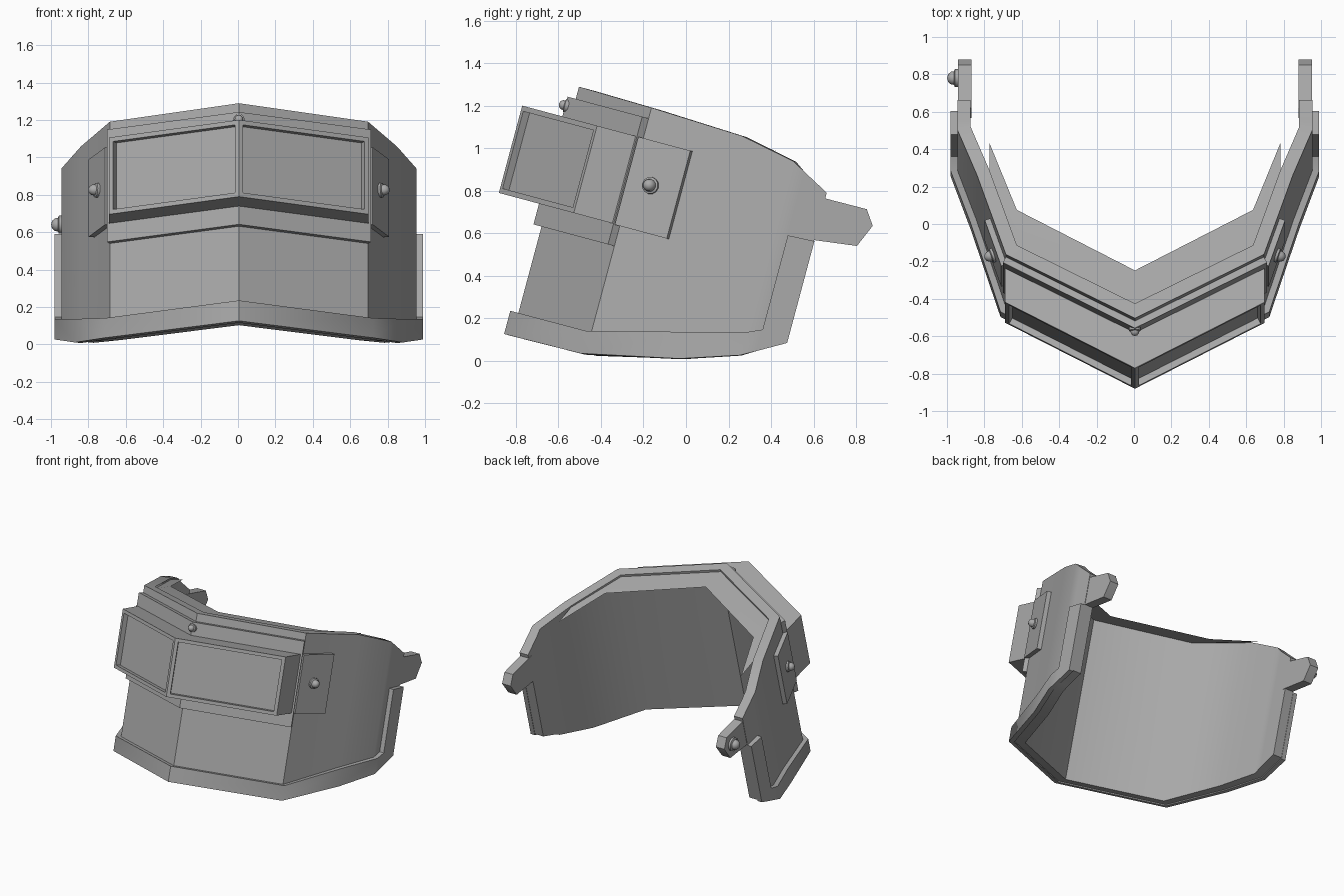
import bpy, bmesh, math
from mathutils import Vector

if "Cube" in bpy.data.objects:
    bpy.data.objects.remove(bpy.data.objects["Cube"])

TILT = math.radians(-15)   # the whole mask leans back
SHIFT = 0.005

GREY = bpy.data.materials.new("dark_grey")
GREY.diffuse_color = (0.4, 0.4, 0.4, 1)
GREY.use_nodes = True
GREY.node_tree.nodes["Principled BSDF"].inputs["Base Color"].default_value = GREY.diffuse_color


def finish(bm, name, mirror=True, angle=25):
    if mirror:
        bmesh.ops.mirror(bm, geom=bm.verts[:] + bm.edges[:] + bm.faces[:],
                         axis='X', merge_dist=0.0005)
    bmesh.ops.recalc_face_normals(bm, faces=bm.faces)
    me = bpy.data.meshes.new(name)
    bm.to_mesh(me)
    bm.free()
    me.materials.append(GREY)
    ob = bpy.data.objects.new(name, me)
    bpy.context.collection.objects.link(ob)
    ob.rotation_euler.x = TILT
    ob.location.x = SHIFT
    bpy.ops.object.select_all(action='DESELECT')
    ob.select_set(True)
    bpy.context.view_layer.objects.active = ob
    bpy.ops.object.shade_smooth_by_angle(angle=math.radians(angle))
    return ob


def offset_path(pts, dist):
    """Mitred inward offset of a plan path that starts on the mirror plane."""
    pts = [Vector(p) for p in pts]
    dirs = [(b - a).normalized() for a, b in zip(pts, pts[1:])]
    out = []
    for i, p in enumerate(pts):
        nxt = dirs[min(i, len(dirs) - 1)]
        prev = dirs[max(i - 1, 0)]
        if i == 0 and p.x == 0:
            prev = Vector((nxt.x, -nxt.y))
        t = (prev + nxt).normalized()
        out.append(p + Vector((-t.y, t.x)) * dist / t.dot(nxt))
    return out


def wall(bm, cols, outer, inner):
    """Solid wall along columns (x, depth, bottom, top), between two offsets."""
    plan = [c[:2] for c in cols]
    rings = []
    for c, o, i in zip(cols, offset_path(plan, outer), offset_path(plan, inner)):
        rings.append([bm.verts.new(v) for v in (
            (o.x, o.y, c[2]), (o.x, o.y, c[3]), (i.x, i.y, c[3]), (i.x, i.y, c[2]))])
    for a, b in zip(rings, rings[1:]):
        for k in range(4):
            m = (k + 1) % 4
            bm.faces.new((a[k], a[m], b[m], b[k]))
    bm.faces.new(rings[-1])
    if cols[0][0] != 0:
        bm.faces.new(rings[0][::-1])


def rivet(name, pos, direction, r, h, mirror):
    """Washer with a domed head."""
    bm = bmesh.new()
    n = 12
    prof = [(r, -0.01), (r, 0.3 * h), (0.75 * r, 0.38 * h), (0.7 * r, 0.65 * h), (0.42 * r, 0.92 * h)]
    rot = Vector(direction).to_track_quat('Z', 'Y')
    place = lambda x, y, z: bm.verts.new(rot @ Vector((x, y, z)) + Vector(pos))
    rings = [[place(a * math.cos(2 * math.pi * k / n), a * math.sin(2 * math.pi * k / n), z)
              for k in range(n)] for a, z in prof]
    for a, b in zip(rings, rings[1:]):
        for k in range(n):
            bm.faces.new((a[k], a[(k + 1) % n], b[(k + 1) % n], b[k]))
    tip = place(0, 0, h)
    for k in range(n):
        bm.faces.new((rings[-1][k], rings[-1][(k + 1) % n], tip))
    return finish(bm, name, mirror, 45)


# Face shell, with the inner corner between front and flank shaded smooth
shell = [(0, -.82, -.10, 1.115), (.69, -.465, -.095, 1.108), (.845, -.02, .002, 1.09),
         (.95, .245, .091, 1.038), (.95, .31, .131, 1.002), (.95, .435, .204, .935)]
bm = bmesh.new()
wall(bm, [(x, u, b + .008, t) for x, u, b, t in shell], 0, 0.072)
me = finish(bm, "face_shell").data
for e in me.edges:
    if all(0.6 < abs(me.vertices[i].co.x) < 0.66 for i in e.vertices) \
            and abs(me.vertices[e.vertices[0]].co.x - me.vertices[e.vertices[1]].co.x) < .01:
        e.use_edge_sharp = False

# Hinge arms behind the shell
bm = bmesh.new()
wall(bm, [(.95, .40, .70, .907), (.95, .637, .73, .909), (.95, .684, .84, .841)], 0.003, 0.075)
finish(bm, "hinge_arms")

# Raised trim along the bottom and up the back edges
bm = bmesh.new()
tops = [.013, .014, .132, .203, .235]
wall(bm, [(x, u, b, t) for (x, u, b, _), t in zip(shell, tops)], -0.035, 0)
wall(bm, [(.95, .31, .131, .694), (.95, .438, .204, .70)], -0.035, 0)
finish(bm, "edge_trim", angle=50)

# Thin inner lip just under the top edge
bm = bmesh.new()
inner = offset_path([c[:2] for c in shell], 0.072)[:3]
rows = [[bm.verts.new((p.x, p.y + d, z)) for p, d, z in zip(inner, ds, zs)]
        for ds, zs in (((0, 0, 0), (1.097, 1.092, 1.078)),
                       ((.188, .2, .158), (1.097, 1.09, 1.062)))]
for k in range(2):
    bm.faces.new((rows[0][k], rows[0][k + 1], rows[1][k + 1], rows[1][k]))
finish(bm, "top_lip")

# Raised brow plate behind the viewing box
bm = bmesh.new()
wall(bm, [(0, -.82, .434, 1.056), (.69, -.465, .434, 1.056)], -0.035, 0)
finish(bm, "brow_plate")

# Viewing box with two recessed windows
bm = bmesh.new()
plan = [(0, -1.055), (.694, -.69), (.694, -.45), (0, -.80)]
low = [bm.verts.new((x, u, .535)) for x, u in plan]
high = [bm.verts.new((x, u, .96)) for x, u in plan]
bm.faces.new(low[::-1])
bm.faces.new(high)
for k in range(3):
    bm.faces.new((low[k], low[k + 1], high[k + 1], high[k]))
bm.normal_update()
front = min(bm.faces, key=lambda f: f.calc_center_median().y)
normal = front.normal.copy()
bmesh.ops.inset_individual(bm, faces=[front], thickness=0.035, depth=0)
pane = bmesh.ops.extrude_discrete_faces(bm, faces=[front])["faces"][0]
bmesh.ops.translate(bm, verts=pane.verts[:], vec=normal * -0.035)
finish(bm, "viewing_box")

# Side mounting plates of the box
bm = bmesh.new()
wall(bm, [(.682, -.478, .532, .96), (.77, -.225, .532, .96)], -0.035, 0.005)
finish(bm, "side_plates")

# Rivets and the single hinge knob
rivet("side_rivets", (.752, -.372, .753), (.945, -.33, 0), .04, .055, True)
rivet("brow_rivet", (0, -.85, 1.013), (0, -1, 0), .031, .04, False)
rivet("hinge_knob", (-.945, .588, .82), (-1, 0, 0), .05, .059, False)
